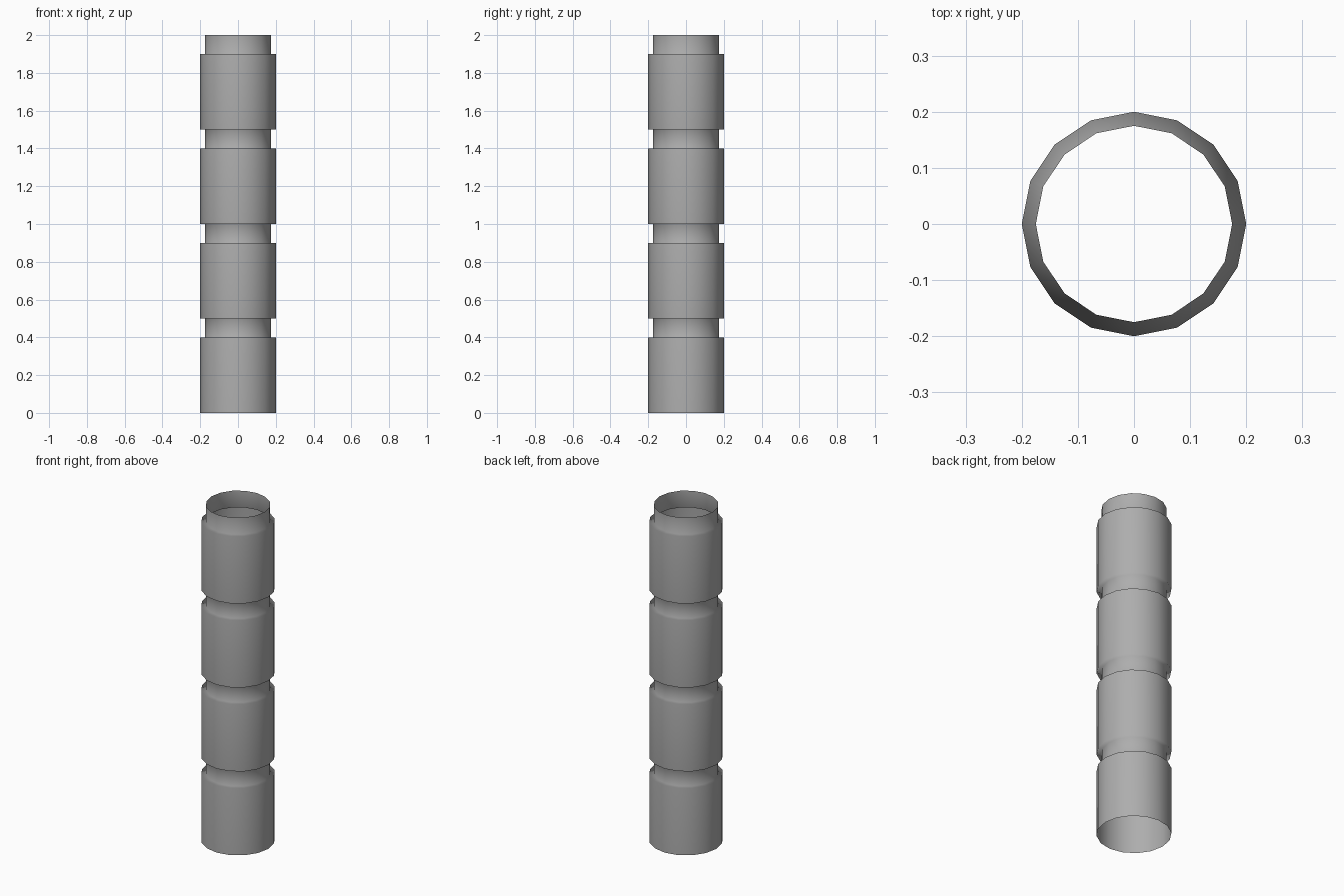
import bpy
import bmesh
from math import cos, sin, tau

cube = bpy.data.objects.get("Cube")
if cube:
    bpy.data.objects.remove(cube, do_unlink=True)

SIDES = 16
SECTIONS = 4
PITCH = 0.5          # height of one section with its neck
BODY_HEIGHT = 0.4
BODY_RADIUS = 0.2
NECK_RADIUS = 0.175

# Plain grey material
grey = bpy.data.materials.new("plain grey")
grey.use_nodes = True
colour = (0.42, 0.42, 0.42, 1.0)
grey.diffuse_color = colour
grey.node_tree.nodes["Principled BSDF"].inputs["Base Color"].default_value = colour

# Stepped profile: wide body, then narrow neck, repeated upwards
profile = []
for i in range(SECTIONS):
    base = i * PITCH
    profile += [(BODY_RADIUS, base), (BODY_RADIUS, base + BODY_HEIGHT),
                (NECK_RADIUS, base + BODY_HEIGHT), (NECK_RADIUS, base + PITCH)]

# Turn the profile into a single-walled tube, open at both ends
bm = bmesh.new()
rings = [[bm.verts.new((r * cos(tau * k / SIDES), r * sin(tau * k / SIDES), z))
          for k in range(SIDES)] for r, z in profile]
for low, high in zip(rings, rings[1:]):
    for k in range(SIDES):
        n = (k + 1) % SIDES
        face = bm.faces.new((low[k], low[n], high[n], high[k]))
        face.smooth = True

mesh = bpy.data.meshes.new("segmented_tube")
bm.to_mesh(mesh)
bm.free()
mesh.materials.append(grey)
tube = bpy.data.objects.new("segmented_tube", mesh)
bpy.context.collection.objects.link(tube)

# Large walls dominate the soft shading over the narrow steps
weighted = tube.modifiers.new("weighted_normals", 'WEIGHTED_NORMAL')
weighted.mode = 'FACE_AREA'
